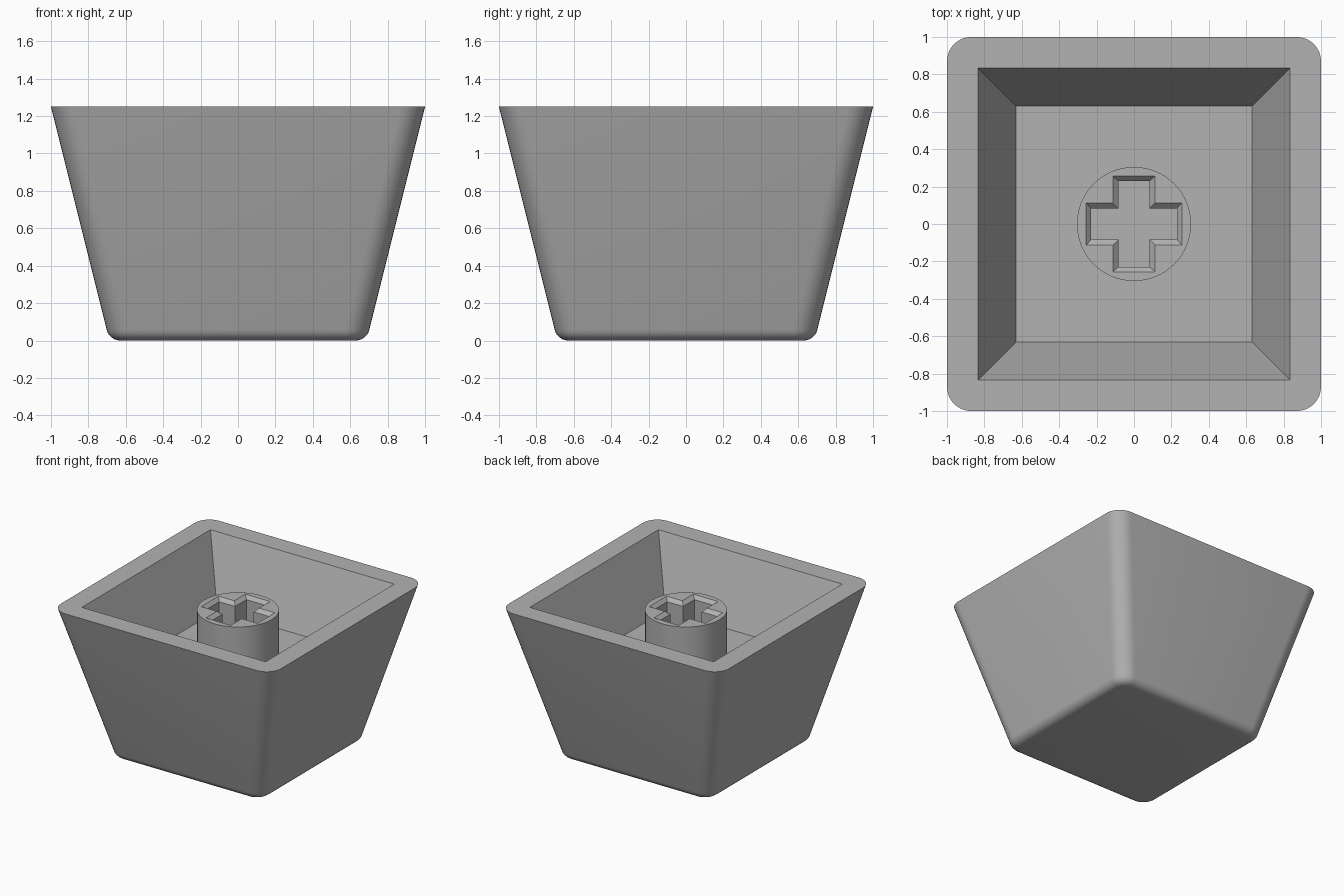
import bpy, bmesh, math

if "Cube" in bpy.data.objects:
    bpy.data.objects.remove(bpy.data.objects["Cube"])

grey = bpy.data.materials.new("matte_grey")
grey.diffuse_color = (0.45, 0.45, 0.45, 1)
grey.use_nodes = True
grey.node_tree.nodes["Principled BSDF"].inputs["Base Color"].default_value = grey.diffuse_color

TOP, FLOOR, STEM_TOP = 1.25, 0.72, 1.135
ARC = 8


def rounded_square(half, r, z):
    """Ring of points around a square with rounded corners."""
    pts = []
    for k in range(4):
        a0 = k * math.pi / 2
        mid = a0 + math.pi / 4
        cx = math.copysign(half - r, math.cos(mid))
        cy = math.copysign(half - r, math.sin(mid))
        for i in range(ARC + 1):
            a = a0 + math.pi / 2 * i / ARC
            pts.append((cx + r * math.cos(a), cy + r * math.sin(a), z))
    return pts


def cross(length, width, z):
    """Plus-shaped outline, counter-clockwise."""
    pts = []
    for k in range(4):
        c, s = round(math.cos(k * math.pi / 2)), round(math.sin(k * math.pi / 2))
        for x, y in ((length, -width), (length, width), (width, width)):
            pts.append((x * c - y * s, x * s + y * c, z))
    return pts


def add_ring(bm, pts):
    return [bm.verts.new(p) for p in pts]


def bridge(bm, a, b):
    n = len(a)
    for i in range(n):
        j = (i + 1) % n
        bm.faces.new((a[i], a[j], b[j], b[i]))


def finish(bm, name, angle):
    bmesh.ops.remove_doubles(bm, verts=bm.verts, dist=1e-5)
    bmesh.ops.recalc_face_normals(bm, faces=bm.faces)
    me = bpy.data.meshes.new(name)
    bm.to_mesh(me)
    bm.free()
    me.materials.append(grey)
    ob = bpy.data.objects.new(name, me)
    bpy.context.collection.objects.link(ob)
    bpy.ops.object.select_all(action='DESELECT')
    ob.select_set(True)
    bpy.context.view_layer.objects.active = ob
    bpy.ops.object.shade_smooth_by_angle(angle=math.radians(angle))


# Tapered shell: rounded base edge, sloping walls, flat rim, sunken cavity
bm = bmesh.new()
turn = math.atan2(TOP, 0.312)             # wall angle above the base
radius = 0.075
flat = 0.688 - radius * math.tan(turn / 2)
profile = []
for i in range(7):
    a = turn * i / 6
    profile.append((flat + radius * math.sin(a), radius * (1 - math.cos(a))))
profile.append((1.0, TOP))
rings = [add_ring(bm, rounded_square(h, max(0.13 - 0.7025 + h, 0.05) if h < 0.7025 else 0.13, z))
         for h, z in profile]
rings.append(add_ring(bm, rounded_square(0.835, 0, TOP)))
rings.append(add_ring(bm, rounded_square(0.63, 0, FLOOR)))
for a, b in zip(rings, rings[1:]):
    bridge(bm, a, b)
bm.faces.new(rings[0])
bmesh.ops.remove_doubles(bm, verts=bm.verts, dist=1e-5)
corners = [v for v in bm.verts if abs(v.co.z - FLOOR) < 1e-4]
corners.sort(key=lambda v: math.atan2(v.co.y, v.co.x))
bm.faces.new(corners)
finish(bm, "shell", 30)

# Round stem with a chamfered plus-shaped socket
bm = bmesh.new()
N = 64
circle = [(0.305 * math.cos(2 * math.pi * i / N), 0.305 * math.sin(2 * math.pi * i / N))
          for i in range(N)]
foot = add_ring(bm, [(x, y, FLOOR - 0.02) for x, y in circle])
head = add_ring(bm, [(x, y, STEM_TOP) for x, y in circle])
lip = add_ring(bm, cross(0.256, 0.113, STEM_TOP))
throat = add_ring(bm, cross(0.23, 0.084, STEM_TOP - 0.028))
socket = add_ring(bm, cross(0.23, 0.084, FLOOR + 0.005))
bridge(bm, foot, head)
bridge(bm, lip, throat)
bridge(bm, throat, socket)
bm.faces.new(socket)
bm.faces.new(foot)
edges = [bm.edges.get((r[i], r[(i + 1) % len(r)])) for r in (head, lip) for i in range(len(r))]
bmesh.ops.triangle_fill(bm, edges=edges, use_beauty=True)
finish(bm, "stem", 30)
